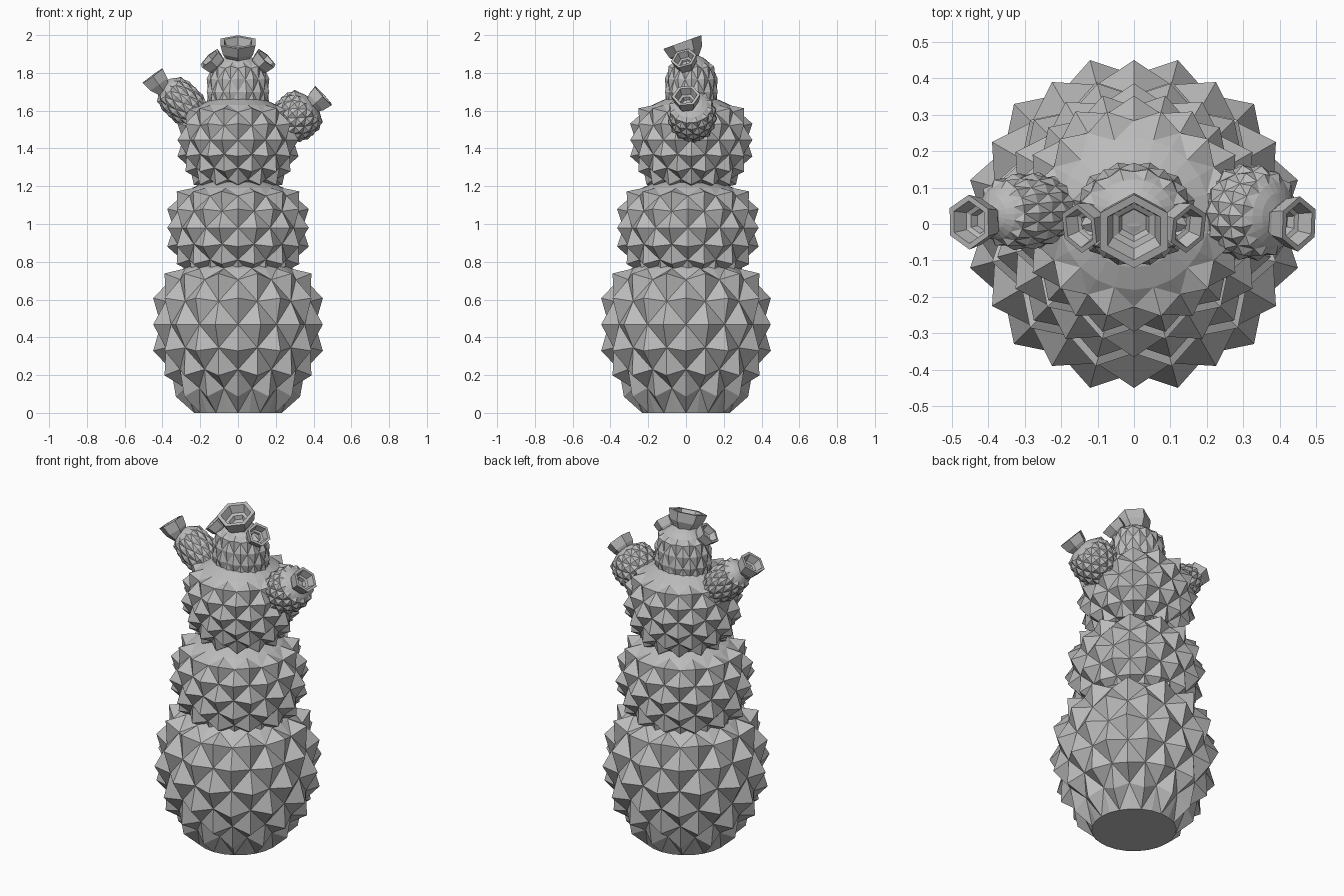
import bpy, bmesh, math
from mathutils import Vector

cube = bpy.data.objects.get("Cube")
if cube:
    bpy.data.objects.remove(cube, do_unlink=True)

grey = bpy.data.materials.new("plain_grey")
grey.use_nodes = True
COLOUR = (0.5, 0.5, 0.5, 1)
grey.diffuse_color = COLOUR
grey.node_tree.nodes["Principled BSDF"].inputs["Base Color"].default_value = COLOUR

SEGMENTS = 24
STEP = 2 * math.pi / SEGMENTS


def finish(bm, name, centre, direction):
    """Turn the mesh into an object whose own z axis points along direction."""
    bmesh.ops.recalc_face_normals(bm, faces=bm.faces)
    mesh = bpy.data.meshes.new(name)
    bm.to_mesh(mesh)
    bm.free()
    mesh.materials.append(grey)
    obj = bpy.data.objects.new(name, mesh)
    bpy.context.collection.objects.link(obj)
    obj.location = centre
    obj.rotation_mode = 'QUATERNION'
    obj.rotation_quaternion = Vector((0, 0, 1)).rotation_difference(Vector(direction).normalized())
    return obj


def height(lat):
    """Globe height, with the smooth crown above the last spikes pressed flatter."""
    h = math.sin(lat)
    return h if h < 0.51 else 0.5 + (h - 0.5) * 0.6


def spiky_ball(name, centre, radii, direction=(0, 0, 1), lowest=-5, valley=0.88):
    """Globe whose grid points alternate between spike tips and valleys."""
    bm = bmesh.new()
    rx, ry, rz = radii
    rows = list(range(lowest, 6))
    rings = []
    for j in rows:
        ring = []
        for i in range(SEGMENTS):
            tip = (i + j) % 2 == 1 and -3 <= j <= 2
            k = 1 if tip or (j == lowest and lowest > -5) else valley
            lat, lon = j * STEP, i * STEP
            ring.append(bm.verts.new((k * rx * math.cos(lat) * math.cos(lon),
                                      k * ry * math.cos(lat) * math.sin(lon),
                                      k * rz * height(lat))))
        rings.append(ring)
    # each cell is folded between its two valleys, so tips become pyramids
    for j, (low, high) in zip(rows, zip(rings, rings[1:])):
        for i in range(SEGMENTS):
            n = (i + 1) % SEGMENTS
            a, b, c, d = low[i], low[n], high[n], high[i]
            folds = ((a, b, d), (b, c, d)) if (i + j) % 2 else ((a, b, c), (a, c, d))
            for tri in folds:
                bm.faces.new(tri)
    # close the ends: a pointed crown above and a flat foot below
    crown = bm.verts.new((0, 0, rz * valley * height(math.pi / 2)))
    for i in range(SEGMENTS):
        bm.faces.new((rings[-1][i], rings[-1][(i + 1) % SEGMENTS], crown))
    bm.faces.new(rings[0][::-1])
    return finish(bm, name, centre, direction)


# bulging outer wall, thick rim and stepped hollow of a flower cup (radius, height)
CUP = [(0.45, 0), (0.86, 0.5), (1, 1), (0.78, 1), (0.62, 0.6), (0.45, 0.55), (0.36, 0.35)]


def flower(name, rim_centre, direction, radius, depth):
    """Six-sided open cup facing along direction."""
    bm = bmesh.new()
    rings = [[bm.verts.new((radius * r * math.sin(s * math.pi / 3),
                            radius * r * math.cos(s * math.pi / 3),
                            depth * (h - 1))) for s in range(6)] for r, h in CUP]
    for low, high in zip(rings, rings[1:]):
        for s in range(6):
            n = (s + 1) % 6
            bm.faces.new((low[s], low[n], high[n], high[s]))
    bm.faces.new(rings[0][::-1])
    bm.faces.new(rings[-1])
    return finish(bm, name, rim_centre, direction)


# stacked body
spiky_ball("lower_body", (0, 0, 0.468), (0.465, 0.465, 0.54), lowest=-4)
spiky_ball("middle_body", (0, 0.01, 0.98), (0.388, 0.388, 0.385))
spiky_ball("upper_body", (0, 0.028, 1.445), (0.332, 0.335, 0.335))
spiky_ball("top_bud", (0, 0.028, 1.7), (0.172, 0.145, 0.27), valley=0.92)

# side buds
spiky_ball("right_arm", (-0.295, 0.035, 1.645), (0.108, 0.108, 0.195),
           (-0.72, -0.05, 0.7), valley=0.92)
spiky_ball("left_arm", (0.315, 0.032, 1.572), (0.135, 0.135, 0.155),
           (0.75, -0.08, 0.65), valley=0.92)

# flowers
flower("right_arm_flower", (-0.452, 0.005, 1.785), (-0.59, -0.05, 0.81), 0.075, 0.11)
flower("left_arm_flower", (0.452, 0.0, 1.68), (0.74, -0.08, 0.67), 0.076, 0.10)
flower("top_flower", (0, -0.02, 1.963), (0, -0.34, 0.94), 0.107, 0.11)
for side, x in (("left", 1), ("right", -1)):
    flower(side + "_top_flower", (x * 0.15, -0.012, 1.878),
           (x * 0.68, -0.25, 0.69), 0.07, 0.09)
